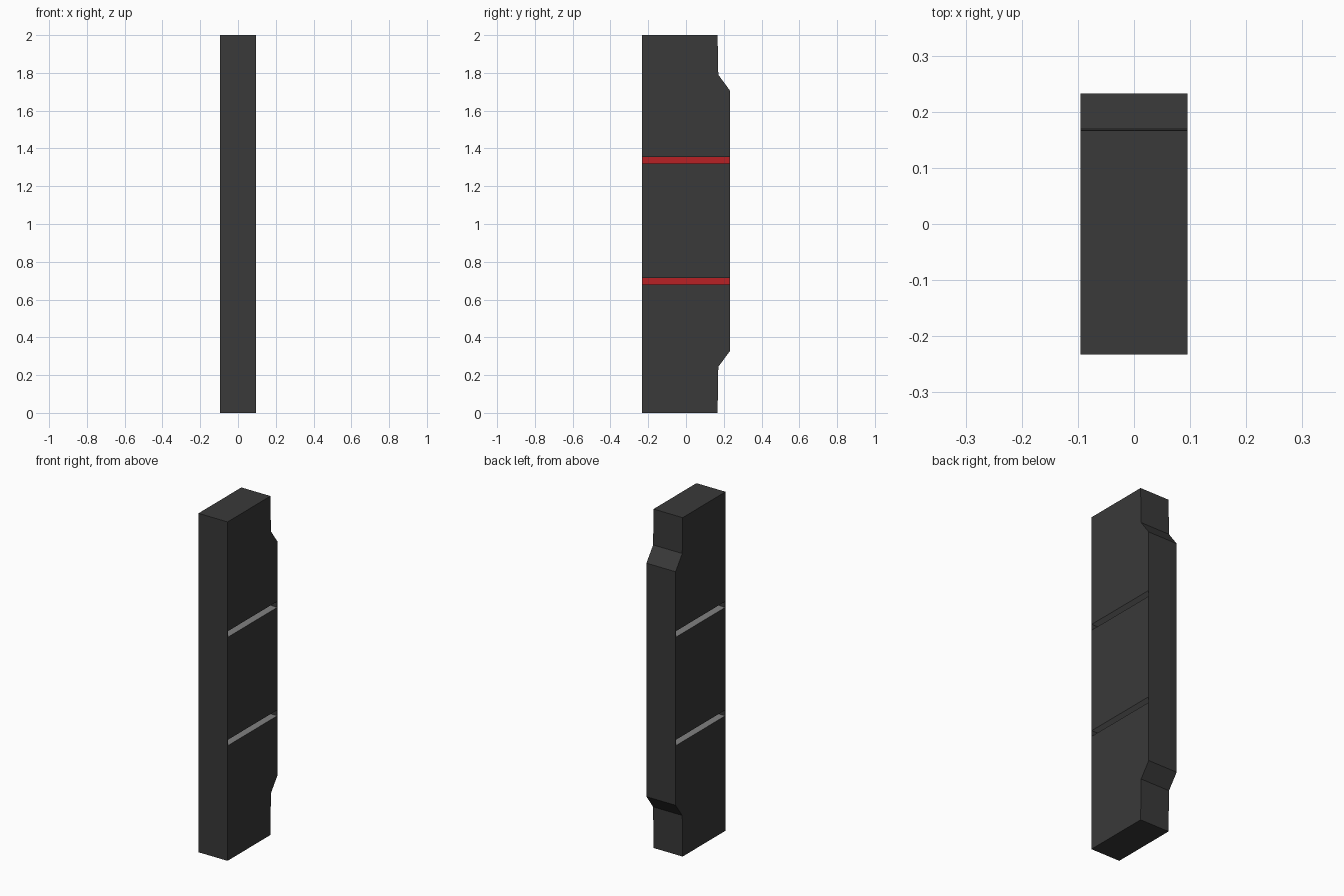
import bpy, bmesh

if "Cube" in bpy.data.objects:
    bpy.data.objects.remove(bpy.data.objects["Cube"])

HALF_W = 0.095      # half thickness in x
Y = 0.233           # half depth in y
GROOVE_DEPTH = 0.05
GROOVES = [(0.679, 0.713), (1.319, 1.354)]


def material(name, rgb):
    m = bpy.data.materials.new(name)
    m.diffuse_color = (*rgb, 1)
    m.use_nodes = True
    m.node_tree.nodes["Principled BSDF"].inputs["Base Color"].default_value = m.diffuse_color
    return m


dark = material("charcoal", (0.041, 0.041, 0.041))
grey = material("mid grey", (0.22, 0.22, 0.22))
red = material("red", (0.48, 0.015, 0.018))


def add_object(name, bm):
    bmesh.ops.recalc_face_normals(bm, faces=bm.faces)
    mesh = bpy.data.meshes.new(name)
    bm.to_mesh(mesh)
    bm.free()
    obj = bpy.data.objects.new(name, mesh)
    bpy.context.collection.objects.link(obj)
    for m in (dark, grey, red):
        mesh.materials.append(m)
    return obj


# Body: side profile extruded across the thickness
profile = [(-Y, 0), (0.167, 0), (0.171, 0.244), (Y, 0.328),
           (Y, 1.706), (0.171, 1.79), (0.167, 2), (-Y, 2)]
bm = bmesh.new()
face = bm.faces.new([bm.verts.new((-HALF_W, y, z)) for y, z in profile])
ext = bmesh.ops.extrude_face_region(bm, geom=[face])
bmesh.ops.translate(bm, vec=(2 * HALF_W, 0, 0),
                    verts=[v for v in ext["geom"] if isinstance(v, bmesh.types.BMVert)])
body = add_object("body", bm)

# Groove cutters: two slots on each broad side, closed by thin end walls
bm = bmesh.new()
for z0, z1 in GROOVES:
    for side in (-1, 1):
        verts = bmesh.ops.create_cube(bm, size=1)["verts"]
        bmesh.ops.scale(bm, vec=(2 * GROOVE_DEPTH, 2 * Y - 0.006, z1 - z0), verts=verts)
        bmesh.ops.translate(bm, vec=(side * HALF_W, 0, (z0 + z1) / 2), verts=verts)
cutter = add_object("groove_cutter", bm)
cutter.hide_render = True

# Cut the grooves
mod = body.modifiers.new("grooves", 'BOOLEAN')
mod.operation = 'DIFFERENCE'
mod.solver = 'EXACT'
mod.object = cutter
bpy.context.view_layer.objects.active = body
bpy.ops.object.modifier_apply(modifier=mod.name)
bpy.data.objects.remove(cutter)

# Colours: red groove floors, grey groove ledges, dark elsewhere
for p in body.data.polygons:
    in_groove = any(z0 - 0.002 < p.center.z < z1 + 0.002 for z0, z1 in GROOVES)
    p.material_index = 0
    if in_groove and abs(p.normal.z) > 0.9:
        p.material_index = 1
    elif abs(p.normal.x) > 0.9 and abs(p.center.x) < HALF_W - 0.01:
        p.material_index = 2
